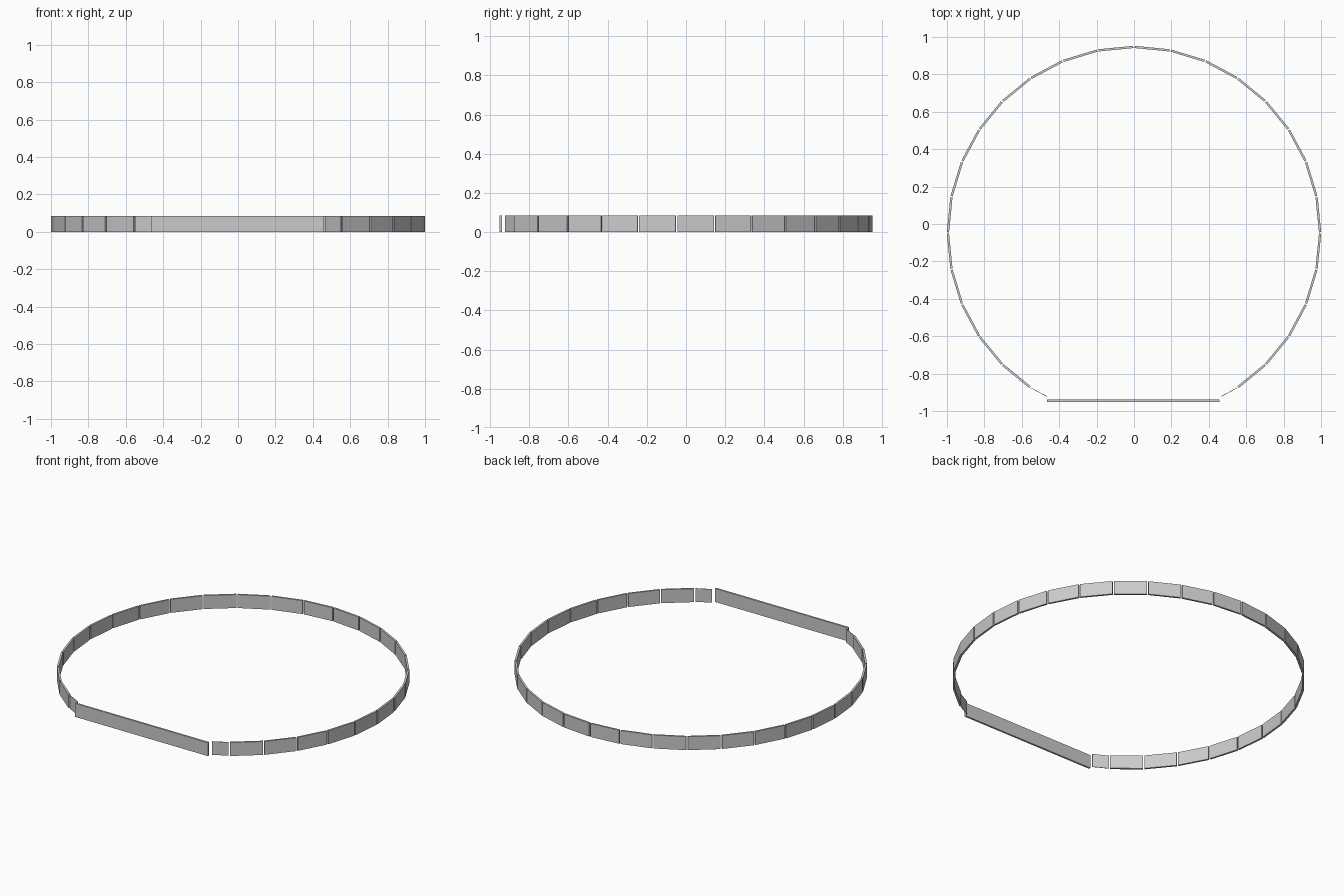
import bpy, math
from mathutils import Vector

if "Cube" in bpy.data.objects:
    bpy.data.objects.remove(bpy.data.objects["Cube"])

H = 0.084          # wall height
T = 0.012          # wall thickness
R = 0.995          # radius through the joints
CY = -0.048        # ring centre in y
GAP = 0.008        # slit between neighbouring panels
STEP = math.radians(11.25)


def panel(name, a, b, thick):
    """Upright box wall running from a to b in plan."""
    a, b = Vector(a), Vector(b)
    d = (b - a).normalized()
    n = Vector((-d.y, d.x)) * thick / 2
    plan = [a + n, b + n, b - n, a - n]
    verts = [(p.x, p.y, z) for z in (0, H) for p in plan]
    faces = [(0, 1, 2, 3), (7, 6, 5, 4)]
    faces += [(i, i + 4, (i + 1) % 4 + 4, (i + 1) % 4) for i in range(4)]
    me = bpy.data.meshes.new(name)
    me.from_pydata(verts, [], faces)
    me.update()
    ob = bpy.data.objects.new(name, me)
    bpy.context.collection.objects.link(ob)
    return ob


def joint(i, side):
    return Vector((side * R * math.sin(i * STEP), CY + R * math.cos(i * STEP)))


for side, label in ((1, "right"), (-1, "left")):
    # ring panels, from the back centre round to the front opening
    for i in range(13):
        a, b = joint(i, side), joint(i + 1, side)
        d = (b - a).normalized() * GAP / 2
        panel(f"ring_panel_{label}_{i + 1}", a + d, b - d, T)
    # thin short end panel beside the opening
    a, b = joint(13, side), joint(14, side)
    d = (b - a).normalized()
    panel(f"end_panel_{label}", a + d * GAP / 2, a + d * 0.1, 0.003)

# long straight front wall
panel("front_wall", (-0.465, -0.945), (0.457, -0.945), T)
